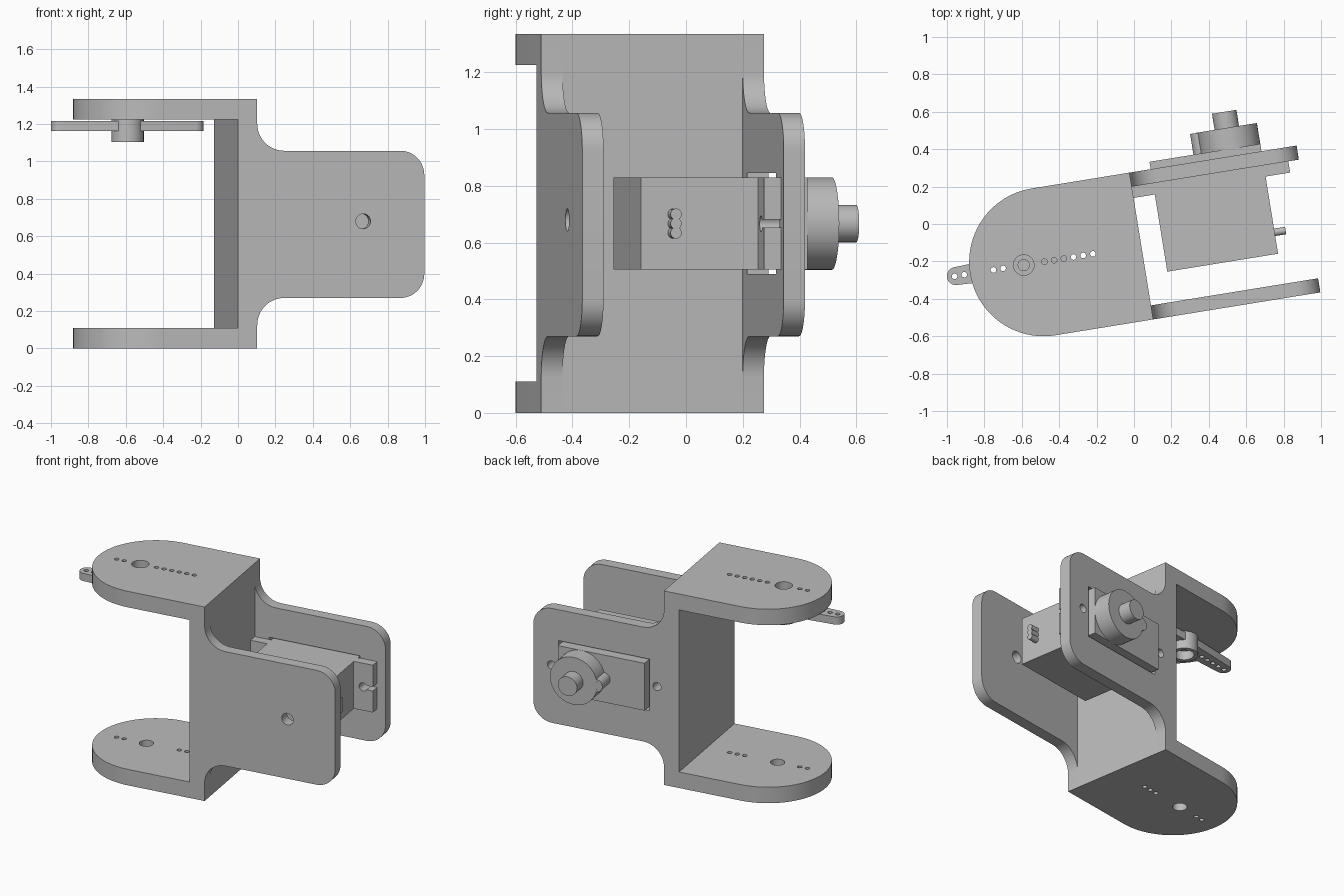
import bpy, bmesh
from math import cos, sin, radians
from mathutils import Matrix

cube = bpy.data.objects.get("Cube")
if cube:
    bpy.data.objects.remove(cube, do_unlink=True)

TURN = Matrix.Rotation(radians(9.2), 4, 'Z')   # whole assembly is turned about z

grey = bpy.data.materials.new("mid grey")
grey.use_nodes = True
grey.diffuse_color = (0.5, 0.5, 0.5, 1)
grey.node_tree.nodes["Principled BSDF"].inputs["Base Color"].default_value = (0.5, 0.5, 0.5, 1)


def arc(cx, cy, r, start, end, n=12):
    angles = [radians(start + (end - start) * i / n) for i in range(n + 1)]
    return [(cx + r * cos(t), cy + r * sin(t)) for t in angles]


def disc(cx, cy, r, n=32):
    return arc(cx, cy, r, 0, 360, n)[:-1]


def rect(x0, y0, x1, y1):
    return [(x0, y0), (x1, y0), (x1, y1), (x0, y1)]


def make(name, prisms):
    """Each prism is (profile, axis, low, high)."""
    bm = bmesh.new()
    place = {'x': lambda p, d: (d, p[0], p[1]),
             'y': lambda p, d: (p[0], d, p[1]),
             'z': lambda p, d: (p[0], p[1], d)}
    for profile, axis, low, high in prisms:
        at = place[axis]
        rings = [[bm.verts.new(at(p, d)) for p in profile] for d in (low, high)]
        bm.faces.new(rings[0][::-1])
        bm.faces.new(rings[1])
        for i in range(len(profile)):
            j = (i + 1) % len(profile)
            bm.faces.new((rings[0][i], rings[0][j], rings[1][j], rings[1][i]))
    bmesh.ops.recalc_face_normals(bm, faces=bm.faces)
    mesh = bpy.data.meshes.new(name)
    bm.to_mesh(mesh)
    bm.free()
    mesh.materials.append(grey)
    obj = bpy.data.objects.new(name, mesh)
    bpy.context.scene.collection.objects.link(obj)
    return obj


def part(name, prisms, cuts=()):
    obj = make(name, prisms)
    bpy.ops.object.select_all(action='DESELECT')
    bpy.context.view_layer.objects.active = obj
    obj.select_set(True)
    if cuts:
        cutter = make("cutter", cuts)
        cutter.hide_render = True
        mod = obj.modifiers.new("holes", 'BOOLEAN')
        mod.operation = 'DIFFERENCE'
        mod.solver = 'EXACT'
        mod.object = cutter
        bpy.ops.object.modifier_apply(modifier=mod.name)
        bpy.data.objects.remove(cutter, do_unlink=True)
    bpy.ops.object.shade_smooth_by_angle(angle=radians(30))
    obj.matrix_world = TURN
    return obj


# Main dimensions
H, MID = 1.335, 0.667            # bracket height and its middle
B0, B1, BC = -0.52, 0.275, -0.1225   # width of bracket
WALL0, WALL1 = -0.085, 0.02      # middle wall
SIDE, PLATE = 0.076, 0.11        # thicknesses
HUB = -0.617
END = 0.925


def row(side, steps):
    return [HUB + side * (0.112 + 0.0525 * i) for i in steps]


def pinholes(places, low, high):
    return [(disc(a, BC, 0.015, 16), 'z', low, high) for a in places]


# Rounded plates above and below
R = (B1 - B0) / 2
tongue = [(WALL0, B0), (WALL0, B1)] + arc(-0.51, BC, R, 90, 270, 40)
part("top_plate", [(tongue, 'z', H - PLATE, H)],
     pinholes(row(-1, range(2)) + row(1, range(6)), 1.1, 1.5)
     + [(disc(HUB, BC, 0.055), 'z', 1.1, 1.5)])
part("bottom_plate", [(tongue, 'z', 0, PLATE)],
     pinholes(row(-1, range(2)) + row(1, range(3, 6)), -0.1, 0.2)
     + [(disc(-0.575, BC, 0.045), 'z', -0.1, 0.2)])

# Middle wall and the two filleted side arms
part("middle_wall", [(rect(WALL0, B0 + SIDE, WALL1, B1 - SIDE), 'z', 0, H)])
LOW, HIGH, F, C = 0.27, 1.057, 0.145, 0.13
arm = ([(WALL0, H), (WALL0, 0), (WALL1, 0)]
       + arc(WALL1 + F, LOW - F, F, 180, 90)
       + arc(END - C, LOW + C, C, -90, 0)
       + arc(END - C, HIGH - C, C, 0, 90)
       + arc(WALL1 + F, HIGH + F, F, 270, 180)
       + [(WALL1, H)])
part("front_arm", [(arm, 'y', B0, B0 + SIDE)],
     [(disc(0.594, 0.68, 0.04), 'y', -0.7, -0.3)])
part("back_arm", [(arm, 'y', B1 - SIDE, B1)],
     [(rect(0.12, 0.49, 0.75, 0.845), 'y', 0.1, 0.4)]
     + [(disc(a, MID, 0.028), 'y', 0.1, 0.4) for a in (0.068, 0.80)])

# Motor case with slotted mounting ears
S0, S1, CENTRE = 0.505, 0.83, 0.435
half = [(0.3, -0.28), (0.3, 0.138), (0.433, 0.138), (0.433, 0.199), (0.3, 0.199), (0.3, 0.315)]
case = ([(CENTRE + a, b) for a, b in half]
        + [(max(CENTRE - a, WALL1), b) for a, b in reversed(half)])
slot = arc(0.365, MID, 0.028, 30, 330, 20) + [(0.5, MID - 0.014), (0.5, MID + 0.014)]
part("motor_case", [(case, 'z', S0, S1)],
     [([(CENTRE + s * a, z) for a, z in slot], 'y', 0.1, 0.25) for s in (-1, 1)])

# Gear housing, small gear bump, output shaft, wires
GEAR = 0.572
part("gear_housing", [(disc(GEAR, MID, 0.163, 48), 'y', 0.31, 0.428)])
part("gear_bump", [(disc(GEAR - 0.155, MID, 0.044), 'y', 0.31, 0.427)])
part("output_shaft", [(disc(GEAR, MID, 0.066), 'y', 0.42, 0.515)])
for i in (-1, 0, 1):
    part("motor_wire", [(disc(-0.164, MID + 0.033 * i, 0.02, 20), 'x', 0.73, 0.795)])

# Two-ended horn with its hub under the top plate
blade = (arc(HUB - 0.368, BC, 0.048, 90, 270) + [(HUB, BC - 0.065)]
         + arc(HUB + 0.362, BC, 0.048, -90, 90) + [(HUB, BC + 0.065)])
part("horn_blade", [(blade, 'z', 1.162, 1.215)],
     pinholes(row(-1, range(6)) + row(1, range(6)), 1.1, 1.3)
     + [(disc(HUB, BC, 0.075), 'z', 1.1, 1.3)])
part("horn_hub", [(disc(HUB, BC, 0.086), 'z', 1.103, 1.224)],
     [(disc(HUB, BC, 0.06), 'z', 1.0, 1.165), (disc(HUB, BC, 0.03), 'z', 1.195, 1.3)])
